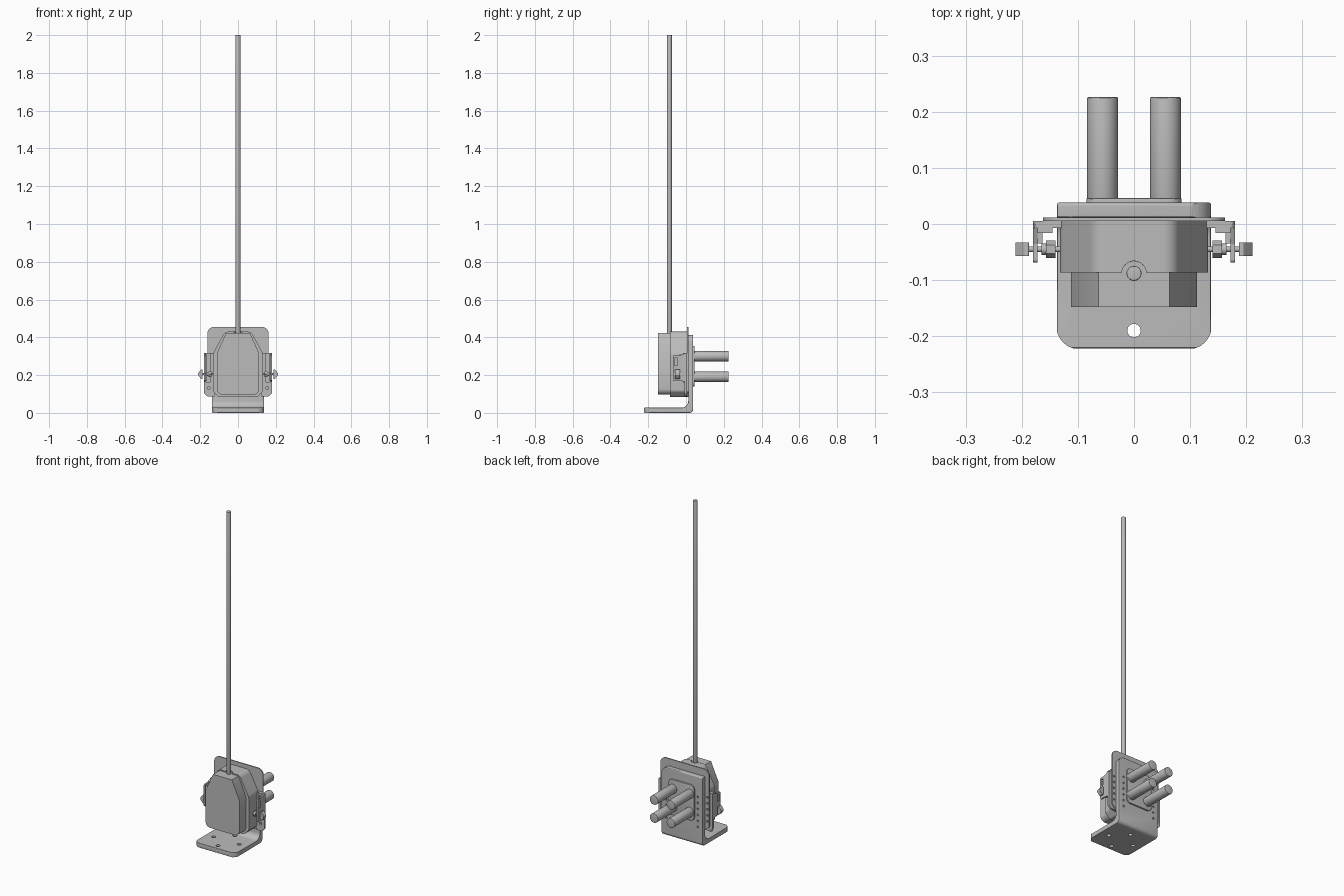
import bpy, bmesh, math
from mathutils import Vector

cube = bpy.data.objects.get("Cube")
if cube:
    bpy.data.objects.remove(cube, do_unlink=True)

GREY = (0.5, 0.5, 0.5, 1)
metal = bpy.data.materials.new("plain grey")
metal.use_nodes = True
metal.diffuse_color = GREY
metal.node_tree.nodes["Principled BSDF"].inputs["Base Color"].default_value = GREY

# Maps (u, v, depth) to x, y, z for an extrusion along each axis
AXES = {"X": lambda u, v, d: (d, u, v),
        "Y": lambda u, v, d: (u, d, v),
        "Z": lambda u, v, d: (u, v, d)}


def rounded(corners, steps=8):
    """Outline from (u, v, radius) corners, each rounded by an arc."""
    out = []
    for i, (u, v, r) in enumerate(corners):
        p = Vector((u, v))
        if r == 0:
            out.append(p)
            continue
        a = (Vector(corners[i - 1][:2]) - p).normalized()
        b = (Vector(corners[(i + 1) % len(corners)][:2]) - p).normalized()
        half = a.angle(b) / 2
        centre = p + (a + b).normalized() * r / math.sin(half)
        start = p + a * r / math.tan(half) - centre
        end = p + b * r / math.tan(half) - centre
        for k in range(steps + 1):
            t = k / steps
            out.append(centre + start.lerp(end, t).normalized() * r)
    return out


def circle(u, v, r, n=32):
    return [Vector((u + r * math.cos(math.tau * k / n),
                    v + r * math.sin(math.tau * k / n))) for k in range(n)]


def rect(u0, u1, v0, v1, low=0, high=0):
    return rounded([(u0, v0, low), (u1, v0, low), (u1, v1, high), (u0, v1, high)])


def activate(obj):
    bpy.ops.object.select_all(action="DESELECT")
    obj.select_set(True)
    bpy.context.view_layer.objects.active = obj


def prisms(name, outlines, axis, d0, d1, bevel=0):
    """One object of outlines extruded along an axis."""
    bm = bmesh.new()
    for outline in outlines:
        near, far = ([bm.verts.new(AXES[axis](p[0], p[1], d)) for p in outline]
                     for d in (d0, d1))
        bm.faces.new(near)
        bm.faces.new(far)
        for i in range(len(near)):
            bm.faces.new((near[i - 1], near[i], far[i], far[i - 1]))
    bmesh.ops.recalc_face_normals(bm, faces=bm.faces)
    mesh = bpy.data.meshes.new(name)
    bm.to_mesh(mesh)
    bm.free()
    obj = bpy.data.objects.new(name, mesh)
    bpy.context.collection.objects.link(obj)
    mesh.materials.append(metal)
    activate(obj)
    if bevel:
        mod = obj.modifiers.new("bevel", "BEVEL")
        mod.width = bevel
        mod.segments = 3
        mod.limit_method = "ANGLE"
        mod.angle_limit = math.radians(40)
        bpy.ops.object.modifier_apply(modifier=mod.name)
    bpy.ops.object.shade_smooth_by_angle(angle=math.radians(30))
    return obj


def cut(obj, outlines, axis, d0, d1, operation="DIFFERENCE"):
    cutter = prisms("cutter", outlines, axis, d0, d1)
    cutter.hide_render = True
    activate(obj)
    mod = obj.modifiers.new("cut", "BOOLEAN")
    mod.operation = operation
    mod.solver = "EXACT"
    mod.object = cutter
    bpy.ops.object.modifier_apply(modifier=mod.name)
    bpy.data.objects.remove(cutter, do_unlink=True)
    bpy.ops.object.shade_smooth_by_angle(angle=math.radians(30))


# L-shaped mounting bracket: bent profile trimmed to rounded ends
bracket = prisms("mounting_bracket", [rounded([
    (-0.222, 0, 0), (0.038, 0, 0.02), (0.038, 0.413, 0.006), (0.012, 0.413, 0.003),
    (0.012, 0.028, 0.035), (-0.222, 0.028, 0)])], "X", -0.137, 0.137, 0.004)
cut(bracket, [rect(-0.138, 0.138, -0.223, 0.1, 0.04, 0)], "Z", -0.1, 0.6, "INTERSECT")
cut(bracket, [rect(-0.138, 0.138, -0.1, 0.414, 0, 0.045)], "Y", -0.3, 0.2, "INTERSECT")
cut(bracket, [circle(x, y, 0.012, 24) for x, y in
              ((0, -0.19), (0, -0.03), (-0.085, -0.11), (0.085, -0.11))], "Z", -0.05, 0.05)
column = [0.11 + 0.036 * k for k in range(6)]
cut(bracket, [circle(s * 0.105, z, 0.006, 12) for s in (-1, 1) for z in column],
    "Y", 0.02, 0.1)

# Thin back plate with side holes
plate = prisms("back_plate", [rounded([
    (-0.13, 0.085, 0.01), (0.13, 0.085, 0.01), (0.162, 0.115, 0.01),
    (0.162, 0.455, 0.035), (-0.162, 0.455, 0.035), (-0.162, 0.115, 0.01)])],
    "Y", 0.005, 0.012)
cut(plate, [circle(s * 0.15, z, 0.006, 12) for s in (-1, 1) for z in column[1:]],
    "Y", -0.05, 0.05)

# Housing with sloping shoulders, and the cap in front of it
housing = prisms("housing", [rounded([
    (-0.1, 0.083, 0.015), (0.1, 0.083, 0.015), (0.132, 0.115, 0.02), (0.132, 0.315, 0.05),
    (0.07, 0.43, 0.03), (-0.07, 0.43, 0.03), (-0.132, 0.315, 0.05), (-0.132, 0.115, 0.02)])],
    "Y", -0.086, 0.006)
cut(housing, [circle(0, -0.088, 0.022)], "Z", 0.3, 0.5)
prisms("front_cap", [rounded([
    (-0.112, 0.097, 0.03), (0.112, 0.097, 0.03), (0.112, 0.315, 0),
    (0.063, 0.424, 0), (-0.063, 0.424, 0), (-0.112, 0.315, 0)])], "Y", -0.148, -0.085)
prisms("rod_collar", [circle(0, -0.088, 0.0218)], "Z", 0.31, 0.424)
prisms("rod", [circle(0, -0.088, 0.0133)], "Z", 0.4, 2.0, 0.002)

# Rear pad with four pegs
prisms("rear_pad", [rect(-0.085, 0.085, 0.14, 0.355, 0.025, 0.025)], "Y", 0.03, 0.046, 0.002)
for x in (-0.056, 0.056):
    for z in (0.191, 0.3):
        prisms("peg", [circle(x, z, 0.0275)], "Y", 0.04, 0.226, 0.002)

# Side clamps, one on each side
for side, s in (("left", 1), ("right", -1)):
    flange = prisms(side + "_flange", [rounded([
        (s * 0.125, 0.088, 0), (s * 0.165, 0.088, 0.012), (s * 0.18, 0.105, 0.008),
        (s * 0.18, 0.318, 0.008), (s * 0.125, 0.318, 0)])], "Y", -0.007, 0.005)
    cut(flange, [circle(s * 0.155, z, 0.008, 16) for z in (0.132, 0.295)], "Y", -0.05, 0.05)
    arm = prisms(side + "_arm", [rounded([
        (0, 0.165, 0), (0, 0.318, 0), (-0.036, 0.303, 0.004), (-0.069, 0.303, 0.006),
        (-0.069, 0.17, 0.006), (-0.036, 0.17, 0.004)])], "X", s * 0.172, s * 0.18)
    cut(arm, [rect(-0.06, -0.044, 0.25, 0.29)], "X", s * 0.1, s * 0.25)
    prisms(side + "_clip_foot", [rect(s * 0.145, s * 0.172, 0.16, 0.318)],
           "Y", -0.016, -0.006)
    prisms(side + "_clip_tab", [rect(s * 0.163, s * 0.172, -0.035, -0.007)],
           "Z", 0.17, 0.31)
    prisms(side + "_screw", [circle(-0.045, 0.205, 0.005, 16)], "X", s * 0.125, s * 0.2)
    prisms(side + "_inner_nut", [circle(-0.045, 0.205, 0.016, 6)], "X", s * 0.14, s * 0.157)
    prisms(side + "_washer", [circle(-0.045, 0.205, 0.01, 24)], "X", s * 0.157, s * 0.165)
    prisms(side + "_knob", [rounded([
        (s * 0.187, 0.18, 0.003), (s * 0.195, 0.18, 0.003), (s * 0.211, 0.2, 0.003),
        (s * 0.211, 0.21, 0.003), (s * 0.195, 0.23, 0.003), (s * 0.187, 0.23, 0.003)], 4)],
        "Y", -0.057, -0.033)
